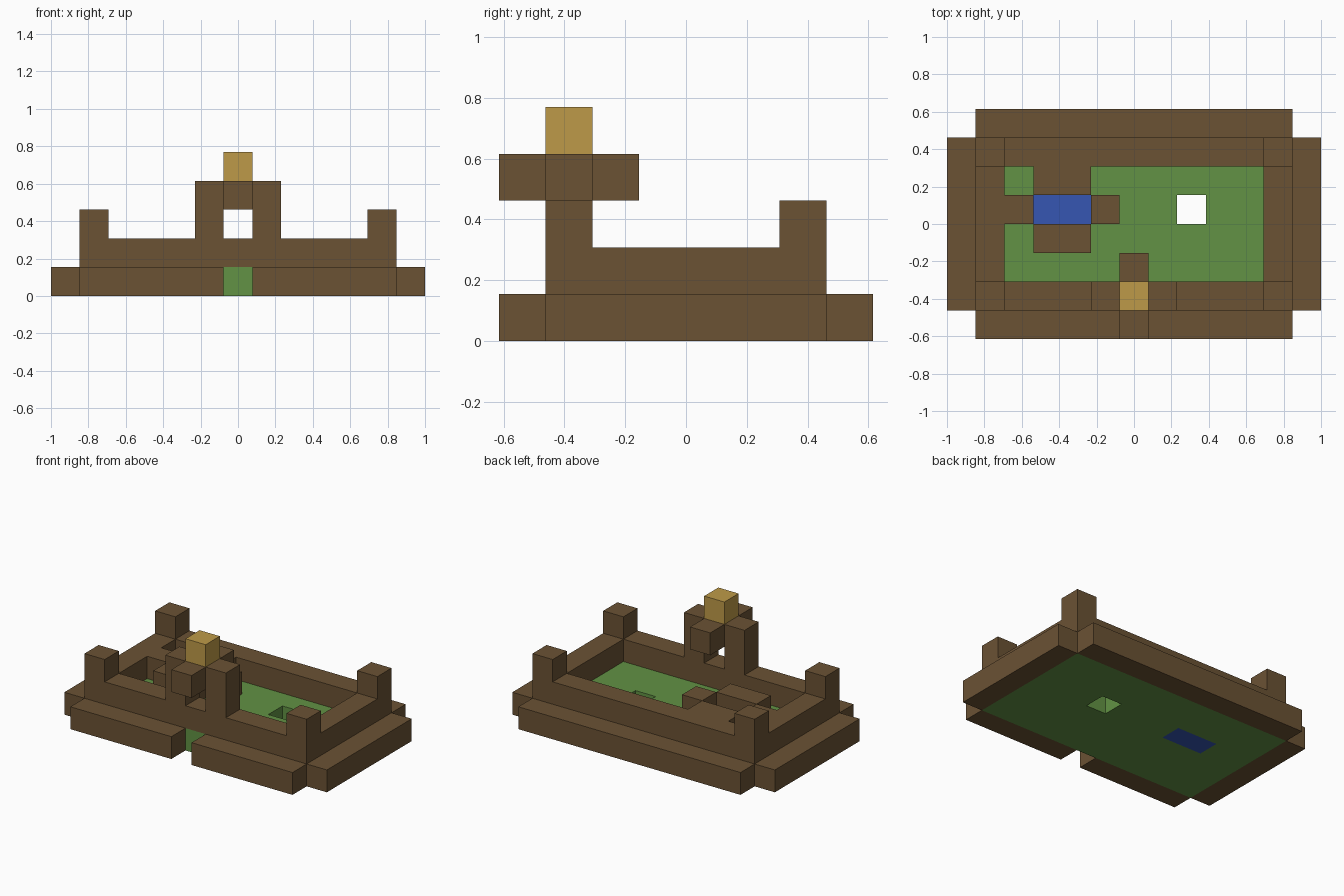
import bpy
import bmesh
from itertools import product
from mathutils import Vector

cube = bpy.data.objects.get("Cube")
if cube:
    bpy.data.objects.remove(cube, do_unlink=True)

# The model sits on a block grid, 13 wide, 8 deep and 5 high
U = 2 / 13
ORIGIN = Vector((-1, -4 * U, 0))


def material(name, colour):
    mat = bpy.data.materials.new(name)
    mat.use_nodes = True
    mat.diffuse_color = (*colour, 1)
    mat.node_tree.nodes["Principled BSDF"].inputs["Base Color"].default_value = (*colour, 1)
    return mat


BROWN = material("brown timber", (0.145, 0.084, 0.034))
GREEN = material("grass green", (0.122, 0.287, 0.058))
BLUE = material("water blue", (0.037, 0.093, 0.445))
GOLD = material("gold", (0.515, 0.323, 0.065))


def box(x, y, z):
    """Set of grid cells; each axis is one cell or an inclusive (first, last)."""
    spans = [(a, a) if isinstance(a, int) else a for a in (x, y, z)]
    return set(product(*(range(lo, hi + 1) for lo, hi in spans)))


def build(name, cells, mat):
    """Make the outer skin of a group of cells, with flat areas merged."""
    bm = bmesh.new()
    for cell in cells:
        for axis, side in product(range(3), (0, 1)):
            near = list(cell)
            near[axis] += 2 * side - 1
            if tuple(near) in cells:
                continue
            a, b = (axis + 1) % 3, (axis + 2) % 3
            ring = []
            for da, db in ((0, 0), (1, 0), (1, 1), (0, 1)):
                p = Vector(cell)
                p[axis] += side
                p[a] += da
                p[b] += db
                ring.append(bm.verts.new(ORIGIN + p * U))
            bm.faces.new(ring if side else ring[::-1])
    bmesh.ops.remove_doubles(bm, verts=bm.verts, dist=U / 100)
    bmesh.ops.dissolve_limit(bm, angle_limit=0.01, verts=bm.verts, edges=bm.edges)
    mesh = bpy.data.meshes.new(name)
    bm.to_mesh(mesh)
    bm.free()
    mesh.materials.append(mat)
    obj = bpy.data.objects.new(name, mesh)
    bpy.context.collection.objects.link(obj)


# Ground floor: lawn with a pool and an open shaft
pool = box((3, 4), 4, 0)
shaft = box(8, 4, 0)
build("lawn", box((1, 11), (1, 6), 0) - pool - shaft, GREEN)
build("pool_water", pool, BLUE)

# Outer step around the lawn, open in front of the gate
build("step_front_right", box((1, 5), 0, 0), BROWN)
build("step_front_left", box((7, 11), 0, 0), BROWN)
build("step_back", box((1, 11), 7, 0), BROWN)
build("step_right", box(0, (1, 6), 0), BROWN)
build("step_left", box(12, (1, 6), 0), BROWN)

# Wall ring with the pool rim joined to its back and right sides
wall = box((1, 11), (1, 6), 1) - box((2, 10), (2, 5), 1)
wall |= box((3, 4), 5, 1) | box(2, 4, 1)
build("wall", wall, BROWN)
build("pool_rim_front", box((3, 4), 3, 1), BROWN)
build("pool_rim_left", box(5, 4, 1), BROWN)

# Corner towers
for (x, side), (y, end) in product(((1, "right"), (11, "left")), ((1, "front"), (6, "back"))):
    build(f"tower_{end}_{side}", box(x, y, 2), BROWN)

# Gate: two posts, a cross-shaped lintel and a gold block on top
gate = box(5, 1, (2, 3)) | box(7, 1, (2, 3)) | box(6, (0, 2), 3)
build("gate", gate, BROWN)
build("gate_crown", box(6, 1, 4), GOLD)
